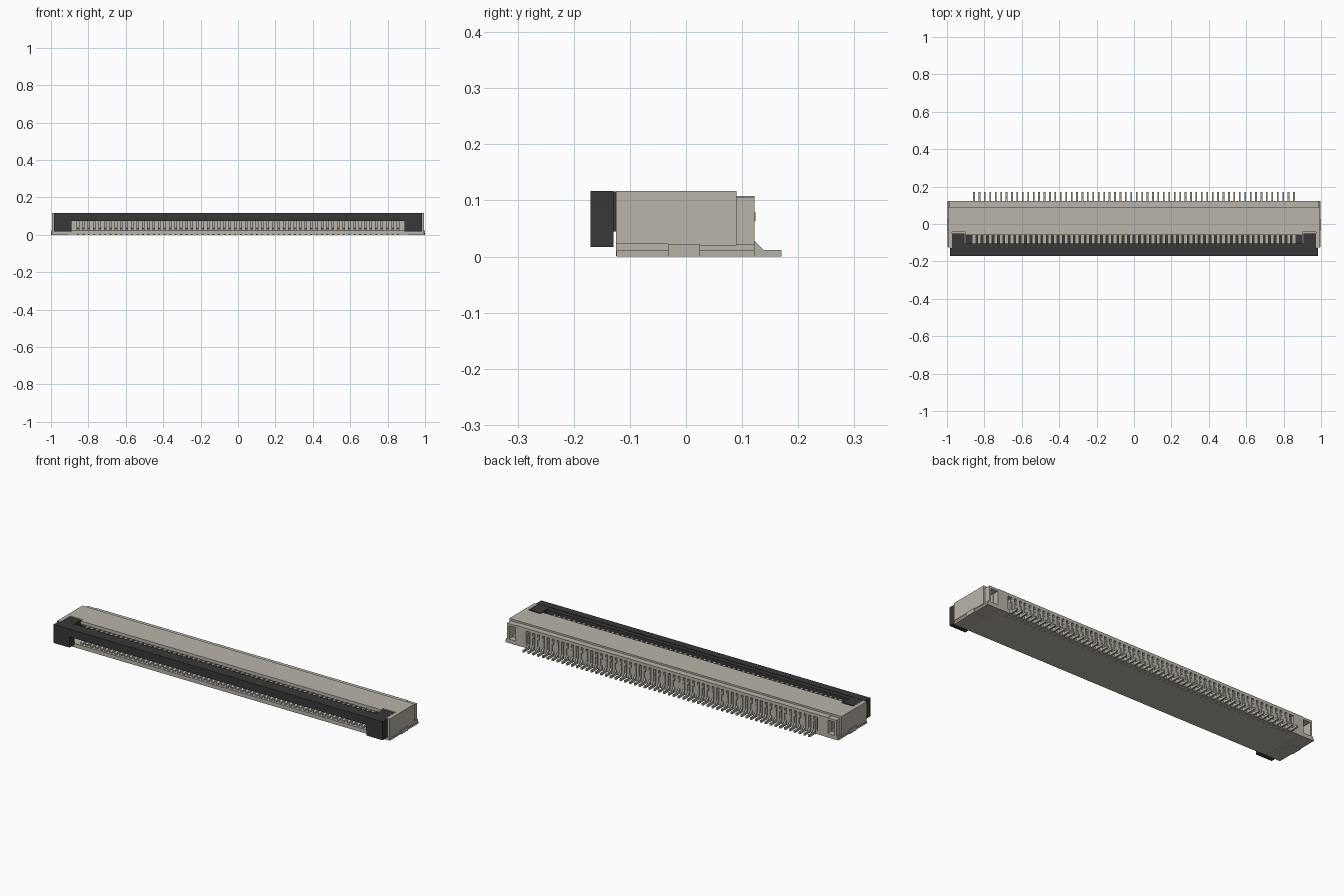
import bpy, bmesh

cube = bpy.data.objects.get("Cube")
if cube:
    bpy.data.objects.remove(cube, do_unlink=True)

PINS = 60
PITCH = 0.029
FIRST = -PITCH * (PINS - 1) / 2


def material(name, rgb):
    mat = bpy.data.materials.new(name)
    mat.use_nodes = True
    mat.diffuse_color = (*rgb, 1)
    mat.node_tree.nodes["Principled BSDF"].inputs["Base Color"].default_value = (*rgb, 1)
    return mat


BEIGE = material("warm beige plastic", (0.49, 0.46, 0.40))
BLACK = material("black plastic", (0.04, 0.04, 0.04))
METAL = material("tinned metal", (0.46, 0.44, 0.39))


def make(name, bm, mat):
    bmesh.ops.recalc_face_normals(bm, faces=bm.faces)
    mesh = bpy.data.meshes.new(name)
    bm.to_mesh(mesh)
    bm.free()
    mesh.materials.append(mat)
    obj = bpy.data.objects.new(name, mesh)
    bpy.context.collection.objects.link(obj)
    return obj


def prism(name, points, axis, low, high, mat):
    """Extrude a profile: yz points along x, or xy points along z."""
    bm = bmesh.new()
    def place(p, t):
        return (t, p[0], p[1]) if axis == "x" else (p[0], p[1], t)
    face = bm.faces.new([bm.verts.new(place(p, low)) for p in points])
    geom = bmesh.ops.extrude_face_region(bm, geom=[face])["geom"]
    shift = (high - low, 0, 0) if axis == "x" else (0, 0, high - low)
    bmesh.ops.translate(bm, vec=shift, verts=[v for v in geom if isinstance(v, bmesh.types.BMVert)])
    return make(name, bm, mat)


def box(name, x, y, z, mat):
    corners = [(x[0], y[0]), (x[1], y[0]), (x[1], y[1]), (x[0], y[1])]
    return prism(name, corners, "z", z[0], z[1], mat)


def mirrored(obj):
    obj.modifiers.new("Mirror", "MIRROR")
    return obj


def repeat(obj, count):
    mod = obj.modifiers.new("Array", "ARRAY")
    mod.count = count
    mod.use_relative_offset = False
    mod.use_constant_offset = True
    mod.constant_offset_displace = (PITCH, 0, 0)
    return obj


# Housing: floor, roofed rear block and side walls
box("housing_floor", (-0.992, 0.992), (-0.125, 0.122), (0.001, 0.022), BEIGE)
box("housing_rear_block", (-0.995, 0.995), (0.0, 0.09), (0.02, 0.117), BEIGE)
roof = [(-0.995, 0.0), (-0.995, -0.042), (-0.9, -0.042), (-0.9, -0.06),
        (0.9, -0.06), (0.9, -0.042), (0.995, -0.042), (0.995, 0.0)]
prism("housing_roof", roof, "z", 0.1, 0.117, BEIGE)
mirrored(box("housing_side_wall", (0.974, 0.995), (-0.125, 0.0), (0.022, 0.117), BEIGE))
mirrored(box("housing_inner_shoulder", (0.9, 0.974), (-0.042, 0.0), (0.022, 0.1), BEIGE))

# Rear ledge: cap, comb ribs and solid shoulders
box("rear_cap", (-0.935, 0.935), (0.09, 0.122), (0.092, 0.108), BEIGE)
mirrored(box("rear_shoulder", (0.873, 0.935), (0.09, 0.122), (0.022, 0.092), BEIGE))
rib_x = FIRST + PITCH / 2
repeat(box("rear_ribs", (rib_x - 0.008, rib_x + 0.008), (0.09, 0.122),
           (0.022, 0.092), BEIGE), PINS - 1)

# Open pockets at the rear corners, cut into the block behind them
mirrored(box("pocket_outer_wall", (0.976, 0.986), (0.09, 0.122), (0.022, 0.105), BEIGE))
mirrored(box("pocket_top", (0.935, 0.986), (0.09, 0.122), (0.094, 0.106), BEIGE))
cutter = mirrored(box("pocket_cutter", (0.937, 0.976), (0.04, 0.13), (0.03, 0.094), BEIGE))
cutter.hide_render = True
cutter.hide_viewport = True
cut = bpy.data.objects["housing_rear_block"].modifiers.new("Pockets", "BOOLEAN")
cut.object = cutter
cut.operation = "DIFFERENCE"
cut.solver = "EXACT"

# Solder plates and their side tongues
mirrored(box("solder_plate", (0.91, 0.997), (-0.124, 0.122), (0.0005, 0.011), METAL))
mirrored(box("solder_tongue", (0.94, 1.0), (-0.032, 0.025), (0.0, 0.022), METAL))

# Contacts: rear solder leg, plus a fork reaching to the front opening
leg = [(0.17, 0), (0.17, 0.012), (0.138, 0.012), (0.122, 0.028), (0.122, 0.062),
       (0.124, 0.064), (0.124, 0.078), (0.122, 0.08), (0.09, 0.08), (0.09, 0)]
repeat(prism("contact_legs", leg, "x", FIRST - 0.0045, FIRST + 0.0045, METAL), PINS)
fork = [(0, 0.022), (0, 0.1), (-0.105, 0.1), (-0.105, 0.092), (-0.05, 0.092),
        (-0.05, 0.036), (-0.1, 0.036), (-0.115, 0.03), (-0.115, 0.022)]
repeat(prism("contact_forks", fork, "x", FIRST - 0.007, FIRST + 0.007, METAL), PINS)
repeat(box("front_fins", (FIRST - 0.007, FIRST + 0.007), (-0.07, -0.05),
           (0.022, 0.074), METAL), PINS)

# Sliding lock: front bar with legs, step, tongue and side arms
box("lock_bar", (-0.985, 0.985), (-0.17, -0.129), (0.075, 0.117), BLACK)
mirrored(box("lock_leg", (0.89, 0.985), (-0.17, -0.129), (0.017, 0.075), BLACK))
box("lock_step", (-0.972, 0.972), (-0.129, -0.105), (0.075, 0.115), BLACK)
box("lock_tongue", (-0.9, 0.9), (-0.105, -0.052), (0.076, 0.092), BLACK)
mirrored(box("lock_arm", (0.905, 0.972), (-0.129, -0.05), (0.045, 0.116), BLACK))
